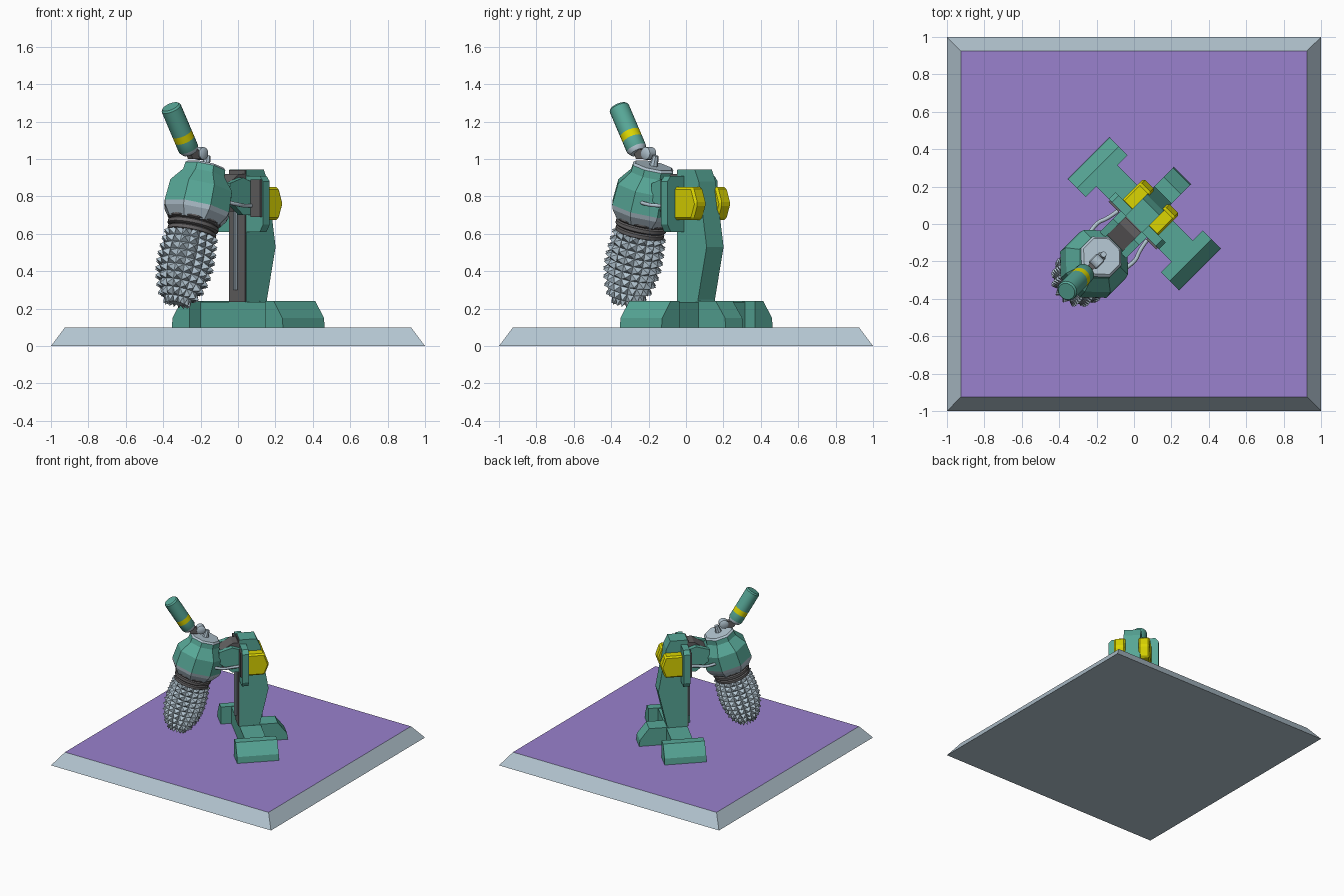
import bpy, bmesh, math
from mathutils import Matrix, Vector

cube = bpy.data.objects.get("Cube")
if cube:
    bpy.data.objects.remove(cube)


def material(name, rgb):
    lin = [(c / 255) ** 2.2 for c in rgb] + [1]
    m = bpy.data.materials.new(name)
    m.use_nodes = True
    m.diffuse_color = lin
    m.node_tree.nodes["Principled BSDF"].inputs["Base Color"].default_value = lin
    return m


GREEN = material("sea green", (88, 166, 150))
STEEL = material("pale steel", (178, 196, 208))
DARK = material("dark grey", (98, 96, 97))
YELLOW = material("yellow", (218, 212, 8))
PURPLE = material("purple", (152, 128, 204))

# The machine faces a corner of its base
TURN = Matrix.Rotation(math.radians(-45), 4, 'Z')


def finish(name, bm, mats, xf, smooth=False):
    bmesh.ops.recalc_face_normals(bm, faces=bm.faces)
    bm.transform(xf)
    me = bpy.data.meshes.new(name)
    bm.to_mesh(me)
    bm.free()
    for m in mats:
        me.materials.append(m)
    ob = bpy.data.objects.new(name, me)
    bpy.context.collection.objects.link(ob)
    if smooth:
        bpy.ops.object.select_all(action='DESELECT')
        ob.select_set(True)
        bpy.context.view_layer.objects.active = ob
        bpy.ops.object.shade_smooth_by_angle(angle=math.radians(35))
    return ob


def prism(name, profile, axis, lo, hi, mat, bevel=0):
    """Extrude a profile of (horizontal, z) points along axis x or y."""
    bm = bmesh.new()
    place = (lambda a, h, z: (a, h, z)) if axis == 'x' else (lambda a, h, z: (h, a, z))
    rings = [[bm.verts.new(place(a, h, z)) for h, z in profile] for a in (lo, hi)]
    bm.faces.new(rings[0])
    bm.faces.new(rings[1])
    for i in range(len(profile)):
        j = (i + 1) % len(profile)
        bm.faces.new((rings[0][i], rings[0][j], rings[1][j], rings[1][i]))
    bmesh.ops.recalc_face_normals(bm, faces=bm.faces)
    if bevel:
        bmesh.ops.bevel(bm, geom=bm.edges[:], offset=bevel, segments=1, affect='EDGES')
    return finish(name, bm, [mat], TURN)


def box(name, x, y, z, mat, bevel=0):
    return prism(name, [(y[0], z[0]), (y[1], z[0]), (y[1], z[1]), (y[0], z[1])],
                 'x', x[0], x[1], mat, bevel)


def lathe(name, pts, n, xf, mats, spin=0.0, smooth=False, spikes=0):
    """Rings of (depth below the origin, radius); mats run cap, bands, cap."""
    bm = bmesh.new()
    if not isinstance(mats, list):
        mats = [mats] * (len(pts) + 1)
    slots = list(dict.fromkeys(mats))
    rings = []
    for t, r in pts:
        angles = [spin + math.tau * k / n for k in range(n)]
        rings.append([bm.verts.new((r * math.cos(a), r * math.sin(a), -t)) for a in angles])
    bm.faces.new(rings[0]).material_index = slots.index(mats[0])
    bm.faces.new(rings[-1]).material_index = slots.index(mats[-1])
    bands = []
    for i in range(len(pts) - 1):
        for k in range(n):
            j = (k + 1) % n
            f = bm.faces.new((rings[i][k], rings[i][j], rings[i + 1][j], rings[i + 1][k]))
            f.material_index = slots.index(mats[i + 1])
            bands.append(f)
    bmesh.ops.recalc_face_normals(bm, faces=bm.faces)
    if spikes:
        bmesh.ops.poke(bm, faces=bands, offset=spikes)
    return finish(name, bm, slots, xf, smooth)


def tube(name, points, radius, mat):
    cu = bpy.data.curves.new(name, 'CURVE')
    cu.dimensions = '3D'
    cu.bevel_depth = radius
    cu.bevel_resolution = 1
    cu.use_fill_caps = True
    sp = cu.splines.new('NURBS')
    sp.points.add(len(points) - 1)
    for p, co in zip(sp.points, points):
        p.co = (*(TURN @ Vector(co)), 1)
    sp.use_endpoint_u = True
    sp.order_u = 3
    cu.materials.append(mat)
    bpy.context.collection.objects.link(bpy.data.objects.new(name, cu))


# Sloped base plate
R2 = math.sqrt(2)
lathe("base_plate", [(0, 0.925 * R2), (0.1, R2)], 4, Matrix.Translation((0, 0, 0.1)),
      [PURPLE, STEEL, STEEL], spin=math.pi / 4)

# Feet: crossbar, a wide pad on each side and a short rear foot
box("foot_crossbar", (-0.3, 0.3), (0.0, 0.16), (0.1, 0.235), GREEN)
for side, s in (("left", 1), ("right", -1)):
    pad = [(0.285, 0.1), (0.42, 0.1), (0.415, 0.15), (0.35, 0.24), (0.285, 0.24)]
    prism(side + "_foot_pad", [(s * h, z) for h, z in pad], 'y', -0.08, 0.235, GREEN)
prism("rear_foot", [(0.1, 0.1), (0.365, 0.1), (0.36, 0.15), (0.29, 0.24), (0.1, 0.24)],
      'x', -0.065, 0.065, GREEN)

# Column with a dark front panel and a piston rod
prism("column", [(0, 0.1), (0.15, 0.1), (0.155, 0.25), (0.22, 0.53), (0.16, 0.88),
                 (0.13, 0.945), (0, 0.945)], 'x', -0.064, 0.064, GREEN)
box("column_front_panel", (-0.06, 0.06), (-0.008, 0.004), (0.235, 0.94), DARK)
lathe("piston_rod", [(0, 0.012), (0.42, 0.012)], 10,
      TURN @ Matrix.Translation((0, -0.02, 0.72)), STEEL, smooth=True)

# Shoulder: yellow motor pods, side plates, brackets and hoses
for side, s in (("left", 1), ("right", -1)):
    prism(side + "_motor_pod", [(0.04, 0.675), (0.18, 0.675), (0.212, 0.76),
                                (0.18, 0.85), (0.04, 0.85)],
          'x', s * 0.05, s * 0.135, YELLOW, bevel=0.012)
    prism(side + "_shoulder_plate", [(s * 0.06, 0.61), (s * 0.165, 0.61), (s * 0.19, 0.65),
                                     (s * 0.19, 0.88), (s * 0.165, 0.91), (s * 0.06, 0.91)],
          'y', 0.0, 0.05, GREEN)
    box(side + "_shoulder_panel", (s * 0.105, s * 0.18), (-0.012, 0.0), (0.69, 0.89), DARK)
    prism(side + "_arm_bracket", [(-0.16, 0.78), (-0.06, 0.7), (0.0, 0.7), (0.0, 0.88),
                                  (-0.06, 0.9), (-0.16, 0.87)],
          'x', s * 0.06, s * 0.1, GREEN)
    tube(side + "_hose", [(s * 0.11, -0.01, 0.75), (s * 0.12, -0.08, 0.75),
                          (s * 0.15, -0.14, 0.755), (s * 0.13, -0.22, 0.77)], 0.011, STEEL)
prism("arm_link", [(-0.18, 0.72), (0.0, 0.72), (0.0, 0.92), (-0.05, 0.92), (-0.18, 0.84)],
      'x', -0.06, 0.06, DARK)

# Tilted drill head: octagonal housing, rings and spiked drum
HEAD = TURN @ Matrix.Translation((0, -0.245, 0.965)) @ Matrix.Rotation(math.radians(-16.4), 4, 'X')
OCT = math.pi / 8
lathe("head_housing", [(0, 0.105), (0.012, 0.118), (0.05, 0.122), (0.125, 0.182),
                       (0.24, 0.19), (0.265, 0.182), (0.315, 0.145)], 8, HEAD,
      [STEEL, STEEL, GREEN, GREEN, GREEN, STEEL, STEEL, STEEL], spin=OCT)
for i in range(3):
    t = 0.285 + 0.034 * i
    r = 0.144 - 0.006 * i
    lathe(f"head_ring_{i + 1}", [(t, r - 0.012), (t + 0.008, r), (t + 0.026, r),
                                 (t + 0.034, r - 0.012)], 24, HEAD, DARK, smooth=True)
rows = 9
drum = []
for i in range(rows + 1):
    f = i / rows
    drum.append((0.375 + 0.365 * f, 0.118 + 0.05 * f - 0.093 * f ** 3))
lathe("spiked_drum", drum + [(0.765, 0.035)], 16, HEAD, STEEL, spikes=0.032)

# Jointed canister on top of the head
lathe("joint_neck", [(-0.055, 0.016), (0, 0.024)], 8, HEAD, STEEL)
hinge = TURN @ Matrix.Translation((0, -0.283, 1.03)) @ Matrix.Rotation(math.pi / 2, 4, 'Y')
lathe("joint_hinge", [(-0.03, 0.024), (-0.024, 0.034), (0.024, 0.034), (0.03, 0.024)],
      16, hinge, STEEL, smooth=True)
prism("joint_link", [(-0.375, 1.03), (-0.36, 1.0), (-0.285, 1.0), (-0.27, 1.04), (-0.345, 1.055)],
      'x', -0.018, 0.018, DARK)
CAN = TURN @ Matrix.Translation((0, -0.51, 1.28)) @ Matrix.Rotation(math.radians(31), 4, 'X')
lathe("canister", [(0, 0.047), (0.01, 0.055), (0.165, 0.055), (0.205, 0.055), (0.262, 0.055),
                   (0.285, 0.042)], 20, CAN,
      [GREEN, GREEN, GREEN, YELLOW, GREEN, STEEL, STEEL], smooth=True)
